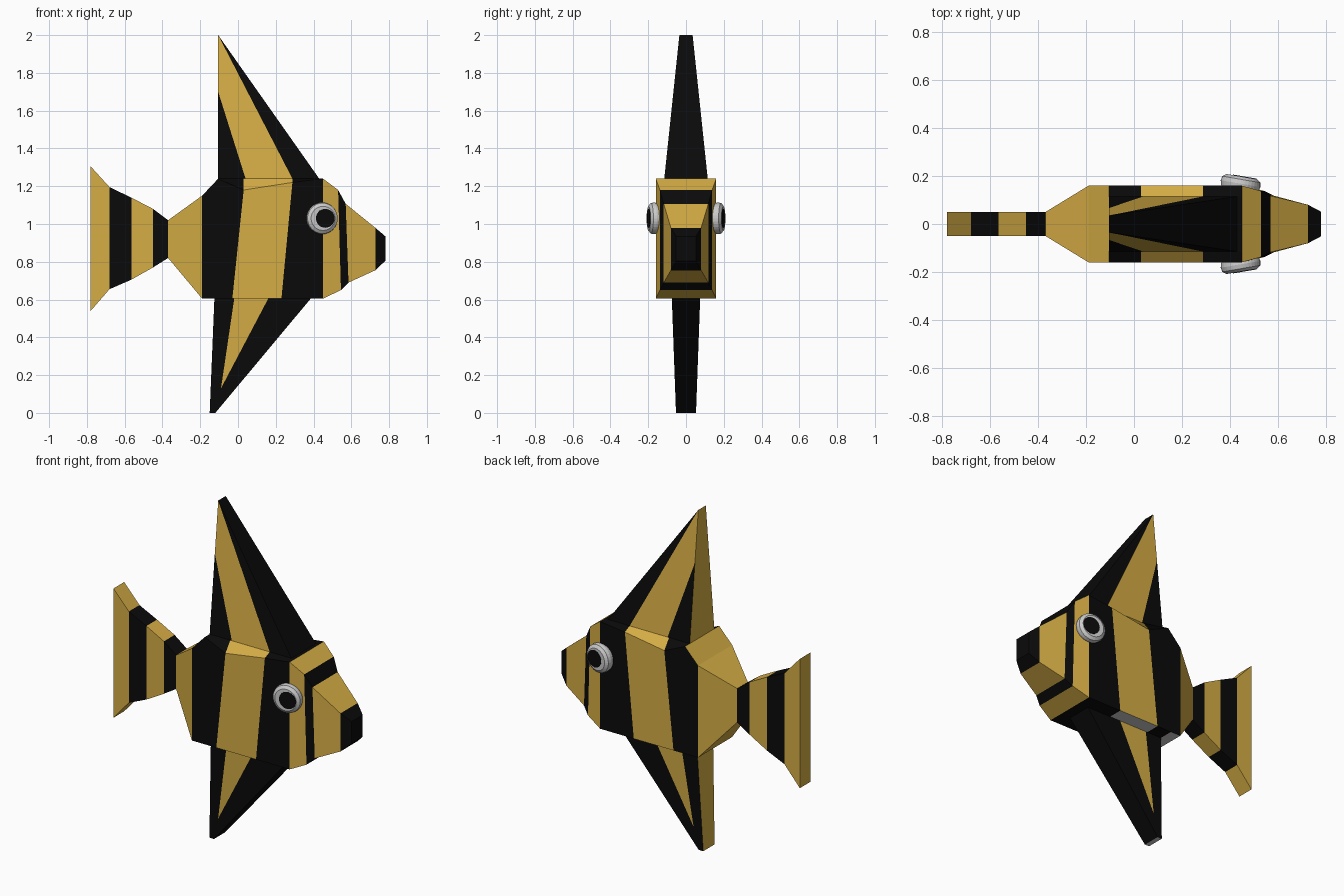
import bpy, bmesh, math
from mathutils import Vector

if "Cube" in bpy.data.objects:
    bpy.data.objects.remove(bpy.data.objects["Cube"])

def material(name, rgb):
    m = bpy.data.materials.new(name)
    m.diffuse_color = (*rgb, 1)
    m.use_nodes = True
    m.node_tree.nodes["Principled BSDF"].inputs["Base Color"].default_value = m.diffuse_color
    return m

MATS = [material("black", (0.003, 0.003, 0.003)),
        material("yellow", (0.67, 0.42, 0.06)),
        material("grey", (0.6, 0.6, 0.6))]
B, Y, G = 0, 1, 2

def finish(name, bm, mats):
    bmesh.ops.recalc_face_normals(bm, faces=bm.faces[:])
    me = bpy.data.meshes.new(name)
    bm.to_mesh(me)
    bm.free()
    for m in mats:
        me.materials.append(m)
    ob = bpy.data.objects.new(name, me)
    bpy.context.collection.objects.link(ob)
    return ob

def face(bm, verts, mat):
    bm.faces.new(verts).material_index = mat

def loft(name, stations, bands):
    """Stations: x top, z top, x bottom, z bottom, half width, shoulder drop.
    Bands: colour of side, top and bottom between neighbouring stations."""
    bm = bmesh.new()
    rings = []
    for xt, zt, xb, zb, w, drop in stations:
        half = [(xb, w, zb), (xt, w, zt - drop), (xt, w * 0.72, zt)]
        pts = half + [(x, -y, z) for x, y, z in reversed(half)]
        rings.append([bm.verts.new(p) for p in pts])
    for a, b, (side, top, bottom) in zip(rings, rings[1:], bands):
        for i, mat in enumerate((side, top, top, top, side, bottom)):
            j = (i + 1) % 6
            face(bm, (a[i], a[j], b[j], b[i]), mat)
    face(bm, rings[0], bands[0][0])
    face(bm, rings[-1], bands[-1][0])
    return finish(name, bm, MATS)

def fin(name, pts, patches, edges, base, width):
    """Two mirrored striped sides, joined along the outline edges."""
    bm = bmesh.new()
    left = {k: bm.verts.new((x, -width(z), z)) for k, (x, z) in pts.items()}
    right = {k: bm.verts.new((x, width(z), z)) for k, (x, z) in pts.items()}
    for keys, mat in patches:
        for side in (left, right):
            face(bm, [side[k] for k in keys], mat)
    for (a, b), mat in edges + [(p + q, B) for p, q in zip(base, base[1:])]:
        face(bm, (left[a], left[b], right[b], right[a]), mat)
    return finish(name, bm, MATS)

# Tail
loft("tail",
     [(-0.78, 1.305, -0.78, 0.54, 0.05, 0), (-0.68, 1.195, -0.68, 0.655, 0.05, 0),
      (-0.565, 1.14, -0.565, 0.705, 0.05, 0), (-0.45, 1.08, -0.45, 0.77, 0.05, 0),
      (-0.37, 1.02, -0.37, 0.82, 0.05, 0)],
     [(Y, Y, Y), (B, B, B), (Y, Y, Y), (B, B, B)])

# Body with slanted stripes
loft("body",
     [(-0.37, 1.02, -0.37, 0.82, 0.05, 0), (-0.19, 1.15, -0.19, 0.605, 0.16, 0),
      (-0.105, 1.24, -0.125, 0.605, 0.16, 0), (0.03, 1.24, -0.03, 0.605, 0.16, 0.06),
      (0.288, 1.24, 0.23, 0.605, 0.16, 0.02), (0.45, 1.24, 0.45, 0.605, 0.16, 0)],
     [(Y, Y, Y), (B, Y, G), (B, B, B), (Y, Y, G), (B, B, B)])

# Head and snout
loft("head",
     [(0.45, 1.24, 0.45, 0.605, 0.16, 0), (0.53, 1.18, 0.545, 0.65, 0.138, 0),
      (0.57, 1.107, 0.585, 0.69, 0.118, 0), (0.727, 0.98, 0.727, 0.755, 0.08, 0),
      (0.78, 0.935, 0.78, 0.805, 0.052, 0)],
     [(Y, Y, Y), (B, B, B), (Y, Y, Y), (B, B, B)])

# Top fin
fin("top_fin",
    {"A": (-0.105, 1.24), "B": (-0.105, 1.70), "C": (-0.105, 2.0),
     "D": (0.43, 1.24), "E": (0.04, 1.24), "F": (0.288, 1.24)},
    [("ABE", B), ("BCFE", Y), ("CDF", B)],
    [("AB", Y), ("BC", Y), ("CD", B)], "AEFD",
    lambda z: 0.115 - 0.08 * (z - 1.24) / 0.76)

# Bottom fin
fin("bottom_fin",
    {"G": (-0.125, 0.605), "H": (-0.15, 0), "I": (-0.12, 0), "J": (0.385, 0.605),
     "K": (-0.02, 0.605), "L": (0.16, 0.605), "M": (-0.09, 0.13)},
    [("GHMK", B), ("HIM", B), ("IJLM", B), ("KML", Y)],
    [("GH", Y), ("HI", G), ("IJ", B)], "GKLJ",
    lambda z: 0.053 + 0.022 * z / 0.605)

# Eyes: bevelled grey disc with a black pupil, turned slightly forward
def disc(name, profile, mats, loc, axis):
    bm = bmesh.new()
    n = 32
    rings = [[bm.verts.new((r * math.cos(2 * math.pi * i / n),
                            r * math.sin(2 * math.pi * i / n), h)) for i in range(n)]
             for r, h in profile]
    for a, b in zip(rings, rings[1:]):
        for i in range(n):
            bm.faces.new((a[i], a[(i + 1) % n], b[(i + 1) % n], b[i]))
    bm.faces.new(rings[0])
    bm.faces.new(rings[-1])
    ob = finish(name, bm, mats)
    ob.location = loc
    ob.rotation_euler = axis.to_track_quat('Z', 'Y').to_euler()

for s, tag in ((-1, "front"), (1, "back")):
    axis = Vector((math.sin(0.17), s * math.cos(0.17), 0))
    centre = Vector((0.45, s * 0.198, 1.03))
    disc("eye_" + tag, [(0.08, -0.05), (0.084, -0.03), (0.081, -0.012), (0.064, 0)],
         [], centre, axis)
    shift = Vector((math.cos(0.17), -s * math.sin(0.17), 0)) * 0.012
    disc("pupil_" + tag, [(0.05, -0.01), (0.05, 0.002)], [MATS[B]], centre + shift, axis)
